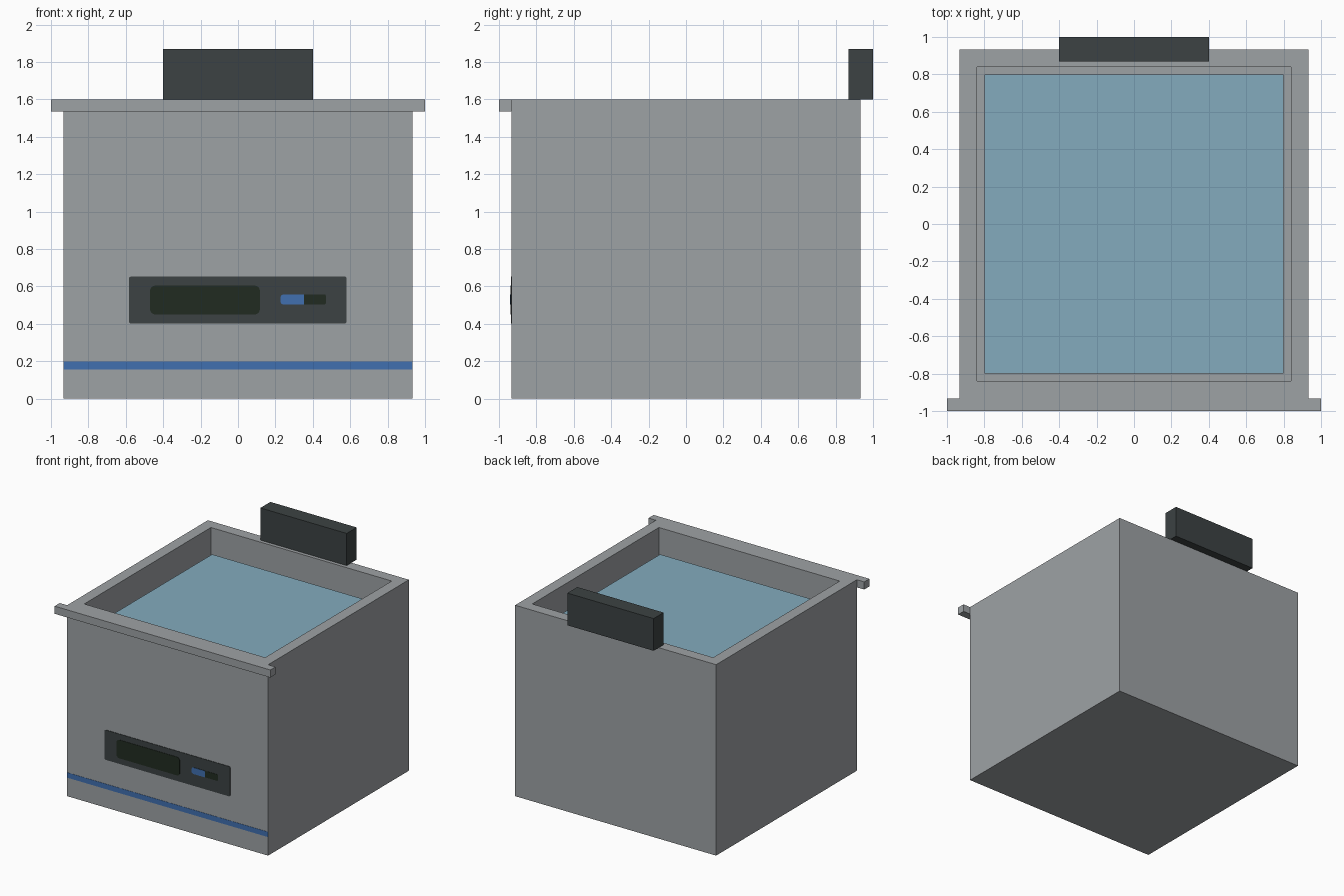
import bpy, bmesh, math

cube = bpy.data.objects.get("Cube")
if cube:
    bpy.data.objects.remove(cube, do_unlink=True)


def srgb(r, g, b):
    f = lambda c: c / 12.92 if c <= 0.04045 else ((c + 0.055) / 1.055) ** 2.4
    return tuple(f(c / 255) for c in (r, g, b)) + (1.0,)


def material(name, rgb):
    m = bpy.data.materials.new(name)
    m.use_nodes = True
    m.diffuse_color = srgb(*rgb)
    m.node_tree.nodes["Principled BSDF"].inputs["Base Color"].default_value = srgb(*rgb)
    return m


STEEL = material("grey steel", (158, 162, 165))
DARK = material("dark grey plastic", (60, 66, 67))
SCREEN = material("dark green glass", (33, 43, 33))
BLUE = material("blue", (65, 112, 176))
WATER = material("water blue", (131, 171, 189))


def finish(name, bm, mat):
    bmesh.ops.recalc_face_normals(bm, faces=bm.faces)
    mesh = bpy.data.meshes.new(name)
    bm.to_mesh(mesh)
    bm.free()
    mesh.materials.append(mat)
    ob = bpy.data.objects.new(name, mesh)
    bpy.context.collection.objects.link(ob)
    return ob


def add_box(bm, lo, hi):
    geom = bmesh.ops.create_cube(bm, size=1)
    for v in geom["verts"]:
        v.co = [h if c > 0 else l for c, l, h in zip(v.co, lo, hi)]


def box(name, lo, hi, mat):
    bm = bmesh.new()
    add_box(bm, lo, hi)
    return finish(name, bm, mat)


def front_plate(name, x0, x1, z0, z1, y, mat, radii=(0, 0, 0, 0), depth=0.004):
    """Thin plate on the front; radii run from bottom left counter-clockwise."""
    pts = []
    corners = [(x0, z0, 1, 1), (x1, z0, -1, 1), (x1, z1, -1, -1), (x0, z1, 1, -1)]
    for i, ((x, z, sx, sz), r) in enumerate(zip(corners, radii)):
        steps = 6 if r else 0
        for k in range(steps + 1):
            a = math.pi * (1 + i / 2) + (math.pi / 2) * k / max(steps, 1)
            pts.append((x, z) if not r else
                       (x + sx * r + r * math.cos(a), z + sz * r + r * math.sin(a)))
    bm = bmesh.new()
    face = bm.faces.new([bm.verts.new((x, y, z)) for x, z in pts])
    ext = bmesh.ops.extrude_face_region(bm, geom=[face])
    for v in ext["geom"]:
        if isinstance(v, bmesh.types.BMVert):
            v.co.y -= depth
    return finish(name, bm, mat)


W, H, INNER, LEVEL = 0.932, 1.6, 0.8, 1.4

# Tub: a box whose top face is inset and pushed down to make the basin
bm = bmesh.new()
add_box(bm, (-W, -W, 0), (W, W, H))
top = max(bm.faces, key=lambda f: f.calc_center_median().z)
bmesh.ops.inset_region(bm, faces=[top], thickness=W - INNER)
inner = bmesh.ops.extrude_face_region(bm, geom=[top])
for v in inner["geom"]:
    if isinstance(v, bmesh.types.BMVert):
        v.co.z = 0.15
bmesh.ops.delete(bm, geom=[f for f in bm.faces if f is top], context="FACES")
finish("tub", bm, STEEL)

# Water surface inside the basin
bm = bmesh.new()
bmesh.ops.create_grid(bm, x_segments=1, y_segments=1, size=INNER)
for v in bm.verts:
    v.co.z = LEVEL
finish("water", bm, WATER)

# Front lip and rear hinge block
box("front_lip", (-1, -1, 1.536), (1, -W, H), STEEL)
box("hinge_block", (-0.4, 0.868, H), (0.4, 1.0, 1.87), DARK)

# Front stripe and control panel, layered outwards
front_plate("front_stripe", -W, W, 0.156, 0.199, -W, BLUE, depth=0.002)
front_plate("control_panel", -0.583, 0.581, 0.402, 0.652, -W, DARK, (0.01,) * 4)
front_plate("display", -0.47, 0.117, 0.45, 0.604, -W - 0.004, SCREEN, (0.028,) * 4, 0.003)
front_plate("switch_slot", 0.228, 0.47, 0.503, 0.557, -W - 0.004, SCREEN,
            (0.016, 0.008, 0.008, 0.016), 0.002)
front_plate("switch_slider", 0.228, 0.352, 0.503, 0.557, -W - 0.006, BLUE,
            (0.016, 0, 0, 0.016), 0.002)
